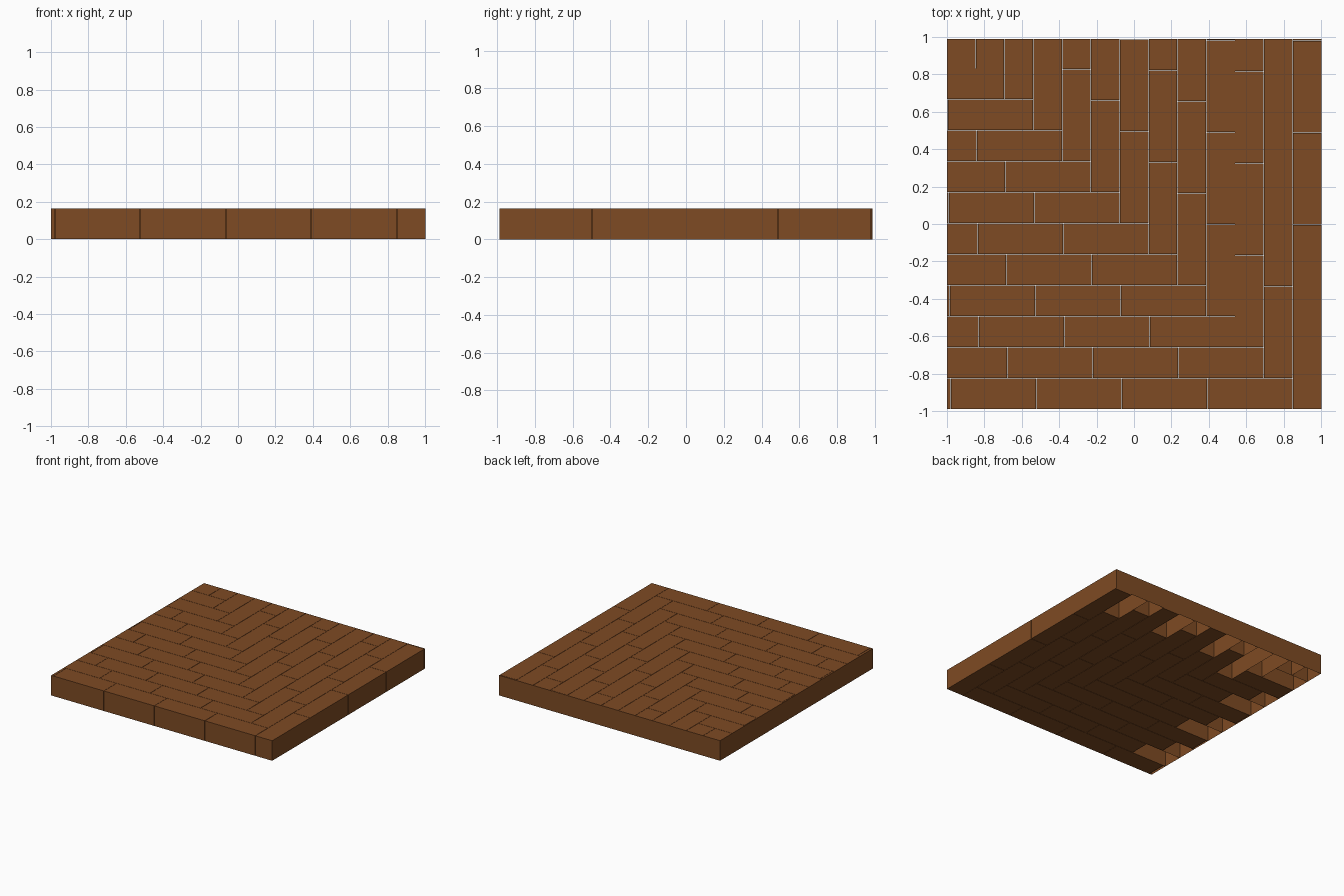
import bpy, bmesh

if "Cube" in bpy.data.objects:
    bpy.data.objects.remove(bpy.data.objects["Cube"])

# Floor limits and herringbone measures (three-to-one planks with hairline gaps)
X0, X1, Y0, Y1, H = -1.0, 1.0, -0.988, 0.988, 0.164
N = 12
GAP = 0.0024
PX, PY = 0.1541, 0.1655      # pitch of columns in x, rows in y
LX, LY = 0.457, 0.492        # pitch of plank lengths in x and in y

wood = bpy.data.materials.new("brown_wood")
wood.diffuse_color = (0.21, 0.070, 0.017, 1)
wood.use_nodes = True
wood.node_tree.nodes["Principled BSDF"].inputs["Base Color"].default_value = wood.diffuse_color
wood.roughness = 0.8


def plank(bm, x0, x1, y0, y1):
    """Box trimmed to the floor limits; trimmed planks are open below and at the trim."""
    cut_x, cut_y = x0 < X0 - 1e-5, y1 > Y1 + 1e-5
    x0, y1 = max(x0, X0), min(y1, Y1)
    if x1 - x0 < 0.001 or y1 - y0 < 0.001:
        return
    lo = [bm.verts.new(p + (0,)) for p in ((x0, y0), (x1, y0), (x1, y1), (x0, y1))]
    hi = [bm.verts.new((v.co.x, v.co.y, H)) for v in lo]
    bm.faces.new(hi)
    if not (cut_x or cut_y):
        bm.faces.new(lo[::-1])
    for i in range(4):
        if (i == 2 and cut_y) or (i == 3 and cut_x):
            continue
        j = (i + 1) % 4
        bm.faces.new((lo[i], lo[j], hi[j], hi[i]))


def finish(bm, name):
    me = bpy.data.meshes.new(name)
    bm.to_mesh(me)
    bm.free()
    me.materials.append(wood)
    bpy.context.collection.objects.link(bpy.data.objects.new(name, me))


rows, cols = bmesh.new(), bmesh.new()
for r in range(N):
    k = N - 1 - r                       # steps up from the front row
    end = X1 - PX + GAP / 2 - k * PX    # where the row meets its column
    base = Y0 + k * PY
    # Lengthwise planks run left from the diagonal
    x = end
    while x > X0:
        plank(rows, x - LX + GAP, x, base, base + PY - GAP)
        x -= LX
    # Crosswise planks run back from the diagonal
    y = base
    while y < Y1:
        plank(cols, end + GAP, end + PX, y, y + LY - GAP)
        y += LY
finish(rows, "lengthwise_planks")
finish(cols, "crosswise_planks")

# Trimmed left and back sides, each one flat face
for name, a, b in (("left_trim", (X0, Y1), (X0, Y0)), ("back_trim", (X1, Y1), (X0, Y1))):
    bm = bmesh.new()
    bm.faces.new([bm.verts.new(p) for p in (a + (0,), b + (0,), b + (H,), a + (H,))])
    finish(bm, name)
